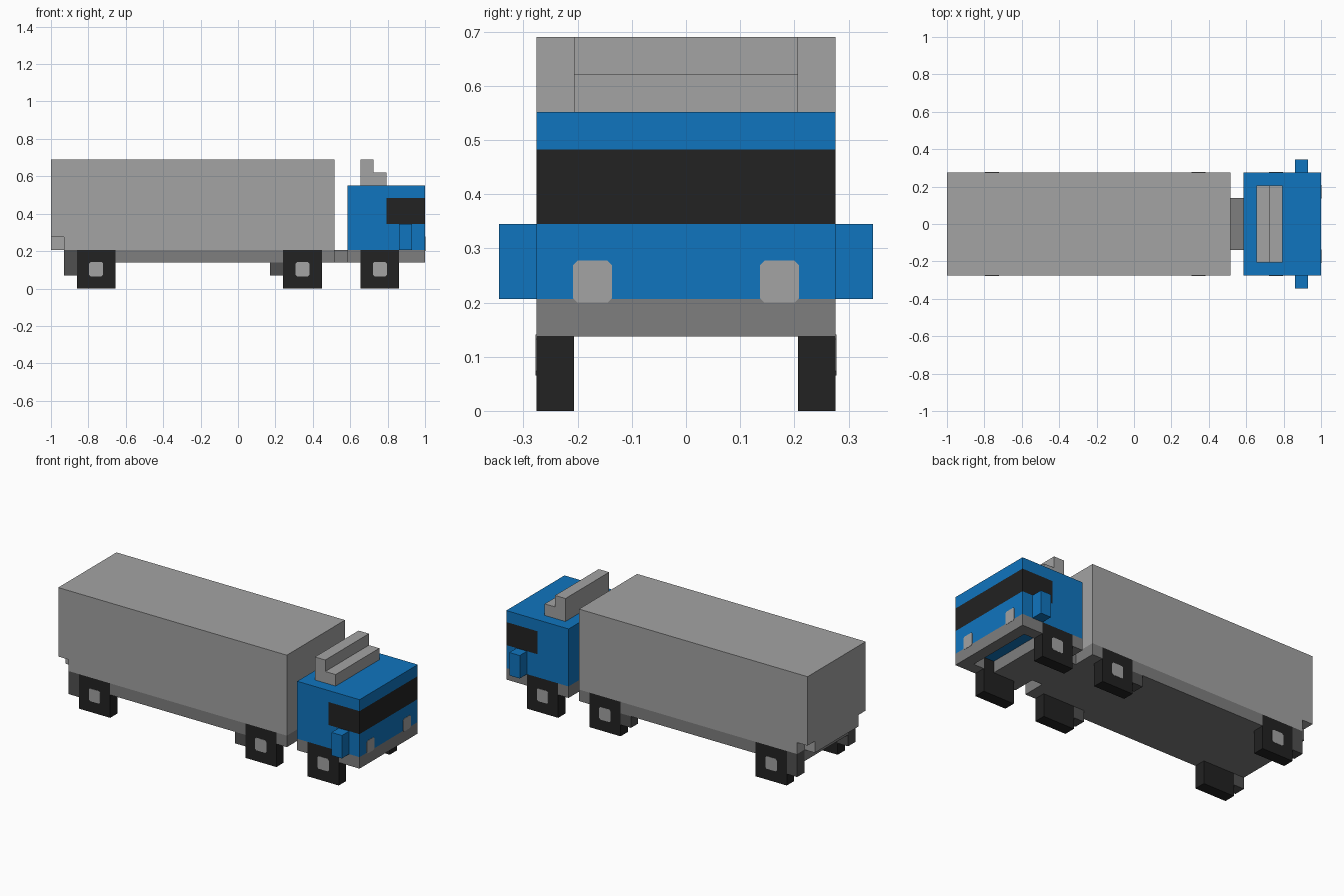
import bpy
import bmesh
from mathutils import Vector

cube = bpy.data.objects.get("Cube")
if cube:
    bpy.data.objects.remove(cube, do_unlink=True)

U = 2 / 29  # one block; x runs 0..29 from tail to nose


def P(x, y, z):
    return Vector(((x - 14.5) * U, y * U, z * U))


def material(name, rgb):
    m = bpy.data.materials.new(name)
    m.use_nodes = True
    m.diffuse_color = (*rgb, 1)
    m.node_tree.nodes["Principled BSDF"].inputs["Base Color"].default_value = (*rgb, 1)
    return m


LIGHT = material("light_grey", (0.366, 0.366, 0.366))
MID = material("mid_grey", (0.209, 0.209, 0.209))
DARK = material("dark_grey", (0.080, 0.080, 0.080))
BLACK = material("black", (0.016, 0.016, 0.016))
BLUE = material("blue", (0.005, 0.178, 0.521))


def finish(name, bm, *mats):
    bmesh.ops.recalc_face_normals(bm, faces=bm.faces)
    me = bpy.data.meshes.new(name)
    bm.to_mesh(me)
    bm.free()
    for m in mats:
        me.materials.append(m)
    ob = bpy.data.objects.new(name, me)
    bpy.context.collection.objects.link(ob)
    return ob


def extrude(name, points, start, end, mat):
    """Extrude a closed outline, given as (x, y, z) block coordinates."""
    bm = bmesh.new()
    shift = P(*end) - P(*start)
    face = bm.faces.new([bm.verts.new(P(*p)) for p in points])
    new = bmesh.ops.extrude_face_region(bm, geom=[face])["geom"]
    bmesh.ops.translate(bm, vec=shift, verts=[g for g in new if isinstance(g, bmesh.types.BMVert)])
    return finish(name, bm, mat)


def side_profile(name, xz, y0, y1, mat):
    return extrude(name, [(x, y0, z) for x, z in xz], (0, y0, 0), (0, y1, 0), mat)


def box(name, x, y, z, mat):
    outline = [(x[0], z[0]), (x[1], z[0]), (x[1], z[1]), (x[0], z[1])]
    return side_profile(name, outline, y[0], y[1], mat)


def chamfered(a0, a1, b0, b1, c=0.12):
    """Rectangle outline with clipped corners."""
    return [(a0 + c, b0), (a1 - c, b0), (a1, b0 + c), (a1, b1 - c),
            (a1 - c, b1), (a0 + c, b1), (a0, b1 - c), (a0, b0 + c)]


# Cargo body with a step under its tail, and the narrower tail sill
side_profile("cargo_body", [(0, 4), (1, 4), (1, 3), (22, 3), (22, 10), (0, 10)], -4, 4, LIGHT)
box("tail_sill", (0, 1), (-3, 3), (3, 4), LIGHT)

# Chassis cores, coupling and the open frame below the cab
box("trailer_chassis", (1, 22), (-3, 3), (2, 3), MID)
box("coupling", (22, 23), (-2, 2), (2, 3), MID)
box("cab_chassis", (23, 26), (-3, 3), (2, 3), MID)
box("front_bumper", (28, 29), (-3, 3), (2, 3), MID)

# Cab, cut so the window band wraps the nose
bm = bmesh.new()
bmesh.ops.create_cube(bm, size=1)
lo, hi = P(23, -4, 3), P(29, 4, 8)
for v in bm.verts:
    v.co = Vector([lo[i] if v.co[i] < 0 else hi[i] for i in range(3)])
for co, no in ((P(0, 0, 5), (0, 0, 1)), (P(0, 0, 7), (0, 0, 1)), (P(26, 0, 0), (1, 0, 0))):
    bmesh.ops.bisect_plane(bm, geom=bm.verts[:] + bm.edges[:] + bm.faces[:],
                           plane_co=co, plane_no=no)
for f in bm.faces:
    c = f.calc_center_median()
    if P(0, 0, 5).z < c.z < P(0, 0, 7).z and c.x > P(26, 0, 0).x:
        f.material_index = 1
finish("cab", bm, BLUE, BLACK)

# Roof deflector
side_profile("roof_deflector", [(24, 8), (26, 8), (26, 9), (25, 9), (25, 10), (24, 10)], -3, 3, LIGHT)

# Parts repeated on both sides
for side, s in (("left", 1), ("right", -1)):
    outer = (3 * s, 4 * s)

    # Chassis edges between the wheels
    for i, span in enumerate(((4 + 1, 18), (21, 22), (23, 24), (27, 29))):
        box(f"chassis_edge_{side}_{i + 1}", span, outer, (2, 3), MID)

    # Wheels with hub plates
    for name, x in (("rear", 2), ("middle", 18), ("front", 24)):
        box(f"{name}_wheel_{side}", (x, x + 3), outer, (0, 3), BLACK)
        side_profile(f"{name}_hub_{side}", chamfered(x + 0.95, x + 2.05, 0.95, 2.05),
                     4 * s, 4.02 * s, LIGHT)

    # Mud flaps behind the wheels
    box(f"rear_flap_{side}", (1, 2), outer, (1, 3), DARK)
    box(f"middle_flap_{side}", (17, 18), outer, (1, 2), DARK)

    # Door mirror and headlight
    box(f"mirror_{side}", (27, 28), (4 * s, 5 * s), (3, 5), BLUE)
    lamp = chamfered(1.98, 3.02, 2.9, 4.02)
    extrude(f"headlight_{side}", [(29, y * s, z) for y, z in lamp], (29, 0, 0), (29.02, 0, 0), LIGHT)
